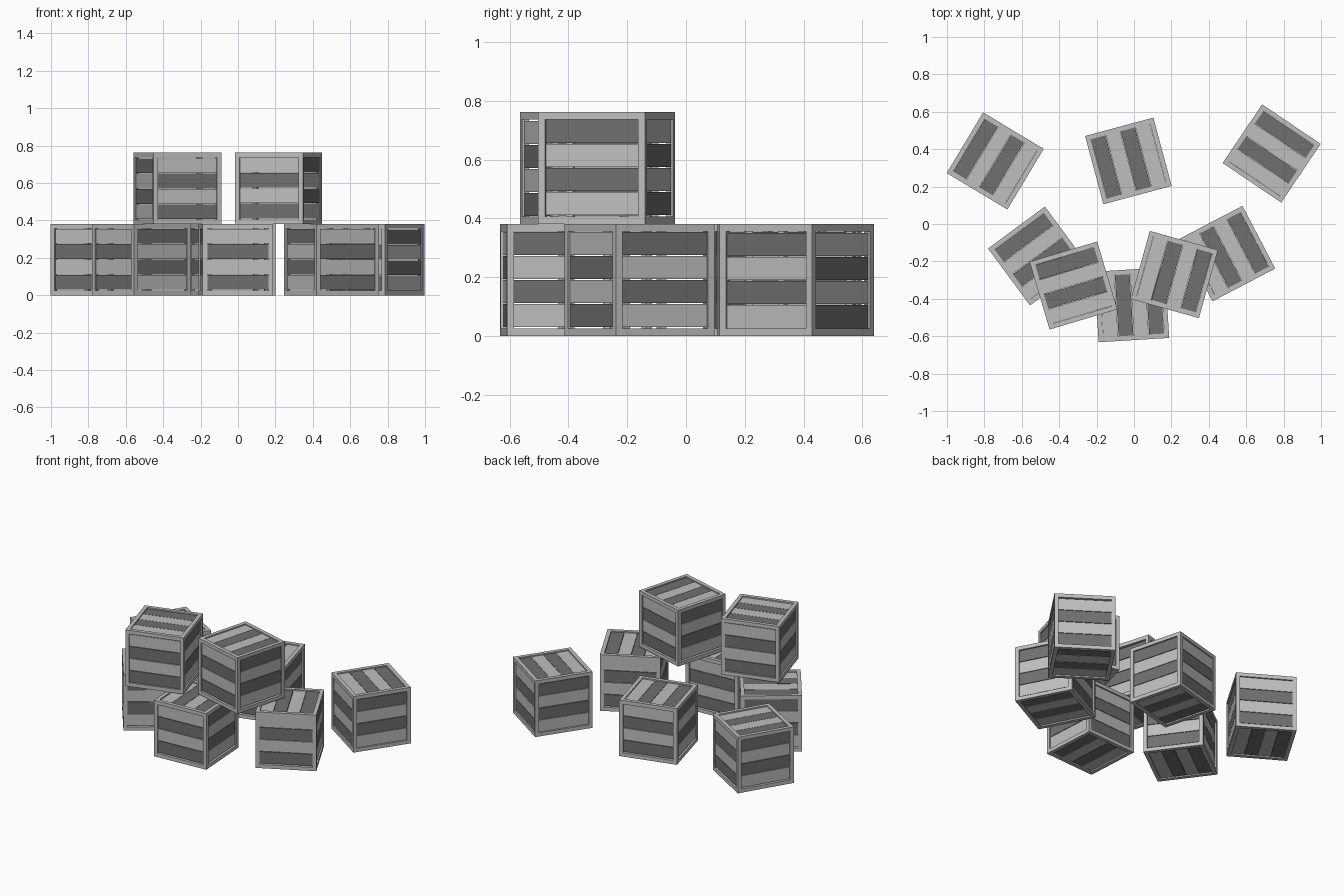
import bpy, bmesh, math
from mathutils import Matrix, Vector

cube = bpy.data.objects.get("Cube")
if cube:
    bpy.data.objects.remove(cube)

SIDE, HEIGHT = 0.378, 0.381
BEAM = 0.025       # thickness of the frame bars
RECESS = 0.008     # how far planks sit behind the frame
THICK = 0.01       # plank thickness
ROWS = 4


def material(name, value):
    m = bpy.data.materials.new(name)
    m.use_nodes = True
    colour = (value, value, value, 1)
    m.diffuse_color = colour
    m.node_tree.nodes["Principled BSDF"].inputs["Base Color"].default_value = colour
    return m


light = material("light grey wood", 0.52)
dark = material("dark grey wood", 0.16)


def box(bm, centre, size, mat=0):
    matrix = Matrix.Translation(centre) @ Matrix.Diagonal((*size, 1))
    verts = bmesh.ops.create_cube(bm, size=1, matrix=matrix)["verts"]
    for face in {f for v in verts for f in v.link_faces}:
        face.material_index = mat


def finish(bm, name):
    mesh = bpy.data.meshes.new(name)
    bm.to_mesh(mesh)
    bm.free()
    mesh.materials.append(light)
    mesh.materials.append(dark)
    return mesh


def frame_mesh():
    # four full-height posts, with rails fitted between them
    bm = bmesh.new()
    p, h = (SIDE - BEAM) / 2, (HEIGHT - BEAM) / 2
    inner = SIDE - 2 * BEAM
    for a in (-1, 1):
        for b in (-1, 1):
            box(bm, (a * p, b * p, 0), (BEAM, BEAM, HEIGHT))
            box(bm, (0, a * p, b * h), (inner, BEAM, BEAM))
            box(bm, (a * p, 0, b * h), (BEAM, inner, BEAM))
    return finish(bm, "crate_frame")


def plank_mesh():
    # alternating planks on all six sides, with a slit under the lowest row
    bm = bmesh.new()
    inner = SIDE - 2 * BEAM
    pitch = (HEIGHT - 2 * BEAM - 0.004) / ROWS
    flat = inner / ROWS
    wall = SIDE / 2 - RECESS - THICK / 2
    lid = HEIGHT / 2 - RECESS - THICK / 2
    for i in range(ROWS):
        z = HEIGHT / 2 - BEAM - (i + 0.5) * pitch
        x = (i + 0.5) * flat - inner / 2
        for s in (-1, 1):
            box(bm, (s * wall, 0, z), (THICK, inner, pitch - 0.003), (i + 1) % 2)
            box(bm, (0, s * wall, z), (inner, THICK, pitch - 0.003), i % 2)
            box(bm, (x, 0, s * lid), (flat - 0.002, inner, THICK), (i + 1) % 2)
    return finish(bm, "crate_planks")


frame, planks = frame_mesh(), plank_mesh()

# name, x, y, level, turn in degrees, upside down
crates = [
    ("back_right", -0.742, 0.337, 0, -31, False),
    ("back_middle", -0.03, 0.337, 0, 15, False),
    ("back_left", 0.736, 0.377, 0, -124, True),
    ("middle_right", -0.516, -0.171, 0, -53.6, False),
    ("front_middle", -0.012, -0.432, 0, 183.5, False),
    ("middle_left", 0.5, -0.158, 0, 207.6, False),
    ("upper_right", -0.324, -0.329, 1, -73.4, True),
    ("upper_left", 0.216, -0.27, 1, 164.4, False),
]
for name, x, y, level, turn, flipped in crates:
    for part, mesh in (("frame", frame), ("planks", planks)):
        ob = bpy.data.objects.new(f"{name}_crate_{part}", mesh)
        ob.location = (x, y, HEIGHT * (level + 0.5))
        ob.rotation_euler = (math.pi if flipped else 0, 0, math.radians(turn))
        bpy.context.collection.objects.link(ob)
